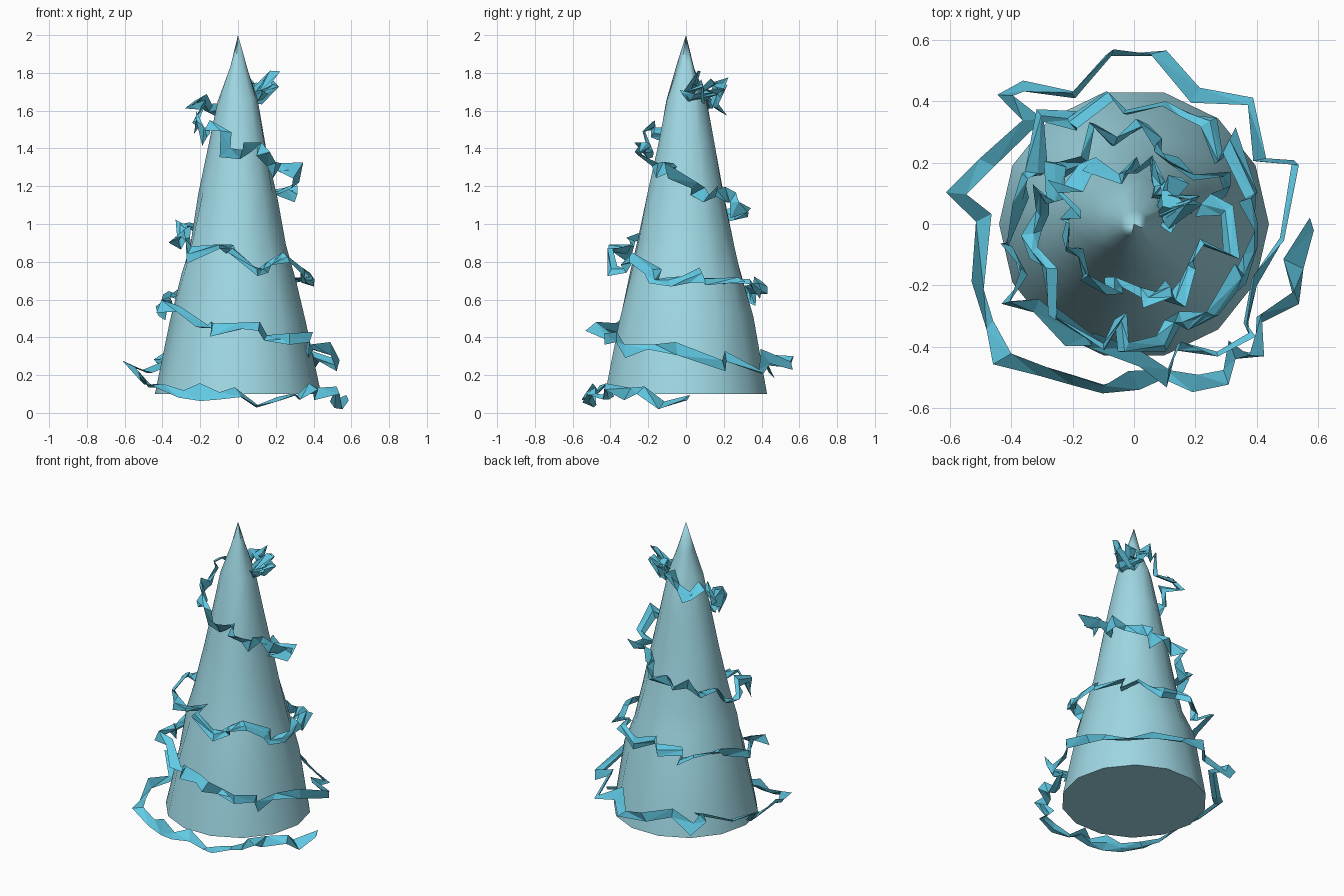
import bpy, bmesh, math, random
from mathutils import Vector

random.seed(5)
if "Cube" in bpy.data.objects:
    bpy.data.objects.remove(bpy.data.objects["Cube"])


def make_material(name, colour):
    mat = bpy.data.materials.new(name)
    mat.use_nodes = True
    mat.diffuse_color = (*colour, 1)
    mat.node_tree.nodes["Principled BSDF"].inputs["Base Color"].default_value = (*colour, 1)
    return mat


def make_object(name, bm, mat):
    bmesh.ops.recalc_face_normals(bm, faces=bm.faces)
    mesh = bpy.data.meshes.new(name)
    bm.to_mesh(mesh)
    bm.free()
    mesh.materials.append(mat)
    obj = bpy.data.objects.new(name, mesh)
    bpy.context.collection.objects.link(obj)
    return obj


def bridge(bm, lower, upper):
    count = len(lower)
    for i in range(count):
        j = (i + 1) % count
        bm.faces.new((lower[i], lower[j], upper[j], upper[i]))


pale_blue = make_material("pale ice blue", (0.35, 0.69, 0.78))
bright_blue = make_material("bright sky blue", (0.12, 0.59, 0.78))

# Cone: slightly uneven lathe with a closed base and a pinched tip
SIDES = 14
profile = [(0.44, 0.1), (0.365, 0.5), (0.305, 0.72), (0.26, 0.9),
           (0.205, 1.16), (0.155, 1.4), (0.105, 1.65), (0.045, 1.84)]
bm = bmesh.new()
rings = []
for radius, z in profile:
    ring = []
    for i in range(SIDES):
        a = math.tau * i / SIDES
        wobble = 0.03 if rings else 0
        r = radius * (1 + random.uniform(-wobble, wobble))
        lift = random.uniform(-wobble, wobble)
        ring.append(bm.verts.new((r * math.cos(a), r * math.sin(a), z + lift)))
    if rings:
        bridge(bm, rings[-1], ring)
    rings.append(ring)
tip = bm.verts.new((0, 0, 2))
for i in range(SIDES):
    bm.faces.new((rings[-1][i], rings[-1][(i + 1) % SIDES], tip))
bm.faces.new(list(reversed(rings[0])))
cone = make_object("tree_cone", bm, pale_blue)
bpy.context.view_layer.objects.active = cone
cone.select_set(True)
bpy.ops.object.shade_smooth_by_angle(angle=math.radians(50))
cone.select_set(False)

# Garland path: loose crooked loop round the foot
foot_loop = [
    (.58, 0, .08), (.52, -.13, .04), (.53, -.24, .12), (.41, -.31, .1),
    (.4, -.43, .14), (.32, -.41, .08), (.3, -.5, .1), (.2, -.52, .07), (.1, -.49, .04),
    (0, -.51, .11), (-.1, -.54, .09), (-.2, -.51, .11), (-.3, -.48, .1),
    (-.43, -.44, .15), (-.47, -.33, .15), (-.51, -.2, .2), (-.49, .02, .16),
    (-.58, .1, .26), (-.48, .2, .22), (-.33, .34, .28), (-.42, .42, .3),
    (-.36, .45, .22), (-.2, .43, .28), (-.08, .56, .27), (.08, .56, .25),
    (.2, .42, .3), (.38, .4, .22), (.41, .21, .3), (.53, .2, .25), (.49, -.05, .34)]
path = [Vector(p) for p in foot_loop]

# Garland path: climbing turns, radius and height at each quarter turn
climb = [(.5, .31), (.45, .41), (.42, .57), (.4, .66), (.34, .72), (.36, .82), (.31, .96),
         (.3, 1.07), (.28, 1.24), (.23, 1.42), (.25, 1.56), (.19, 1.7), (.14, 1.76)]
STEPS = 8
for q in range(len(climb) - 1):
    for s in range(2 if q == 0 else 0, STEPS):
        t = s / STEPS
        r, z = (a + (b - a) * t for a, b in zip(climb[q], climb[q + 1]))
        a = -math.pi / 2 * (q + t) + random.uniform(-0.16, 0.16)
        r += random.uniform(-0.055, 0.065)
        z += random.uniform(-0.065, 0.065)
        path.append(Vector((r * math.cos(a), r * math.sin(a), z)))
for i in range(8):
    path.append(Vector((random.uniform(.07, .21), random.uniform(-.03, .16),
                        random.uniform(1.66, 1.82))))

# Garland ribbon: crumpled, twisted three-sided strip, alternately broad and pinched
bm = bmesh.new()
previous = None
twist = 0
for i, p in enumerate(path):
    along = (path[min(i + 1, len(path) - 1)] - path[max(i - 1, 0)]).normalized()
    side = along.cross(Vector((0, 0, 1))).normalized()
    up = side.cross(along)
    twist += random.uniform(-0.8, 0.8)
    wide = side * math.cos(twist) + up * math.sin(twist)
    thin = along.cross(wide)
    half = random.uniform(0.03, 0.05) if i % 2 else random.uniform(0.014, 0.03)
    slant = along * random.uniform(-0.02, 0.02)
    corners = (p + wide * half + slant, p - wide * half - slant,
               p + thin * random.uniform(0.008, 0.022))
    ring = [bm.verts.new((c.x, c.y, max(c.z, 0))) for c in corners]
    if previous:
        bridge(bm, previous, ring)
    else:
        bm.faces.new(ring)
    previous = ring
bm.faces.new(previous)
bmesh.ops.triangulate(bm, faces=bm.faces)
make_object("spiral_garland", bm, bright_blue)
